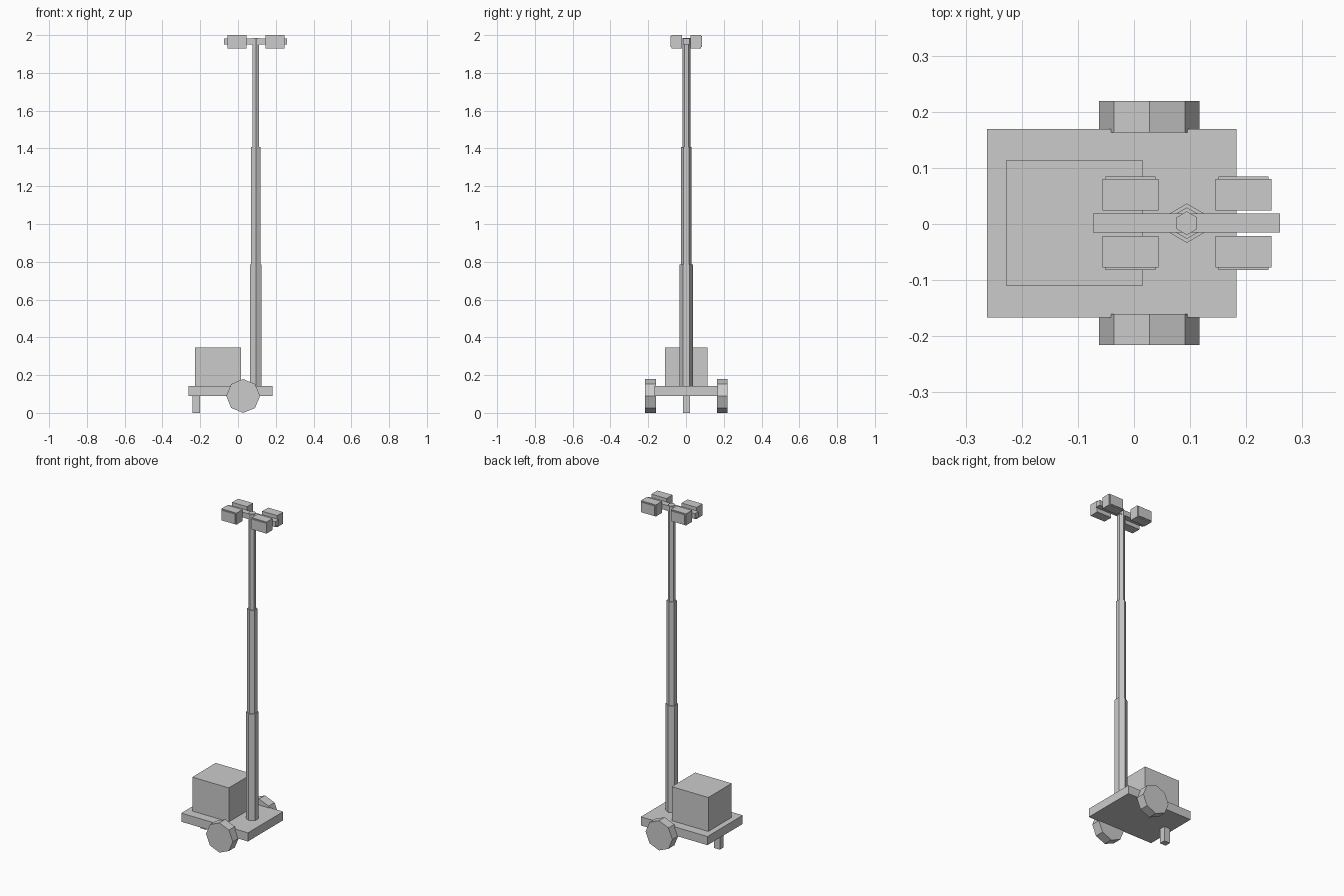
import bpy
import math

if "Cube" in bpy.data.objects:
    bpy.data.objects.remove(bpy.data.objects["Cube"])

CY = 0.0015  # centre line of the trailer in y
grey = bpy.data.materials.new("plain grey")
grey.diffuse_color = (0.6, 0.6, 0.6, 1)
grey.use_nodes = True
grey.node_tree.nodes["Principled BSDF"].inputs["Base Color"].default_value = grey.diffuse_color


def finish(name):
    ob = bpy.context.object
    ob.name = name
    ob.data.materials.append(grey)
    return ob


def box(name, x, y, z):
    """Box given by its (min, max) range on each axis."""
    bpy.ops.mesh.primitive_cube_add(size=1, location=[sum(r) / 2 for r in (x, y, z)])
    bpy.context.object.scale = [r[1] - r[0] for r in (x, y, z)]
    bpy.ops.object.transform_apply(location=False, rotation=False)
    return finish(name)


def prism(name, sides, radius, depth, location, rotation=(0, 0, 0)):
    bpy.ops.mesh.primitive_cylinder_add(vertices=sides, radius=radius, depth=depth,
                                        location=location, rotation=rotation)
    return finish(name)


def span(side, a, b):
    """y range between distances a and b on one side of the centre line."""
    return sorted((CY + side * a, CY + side * b))


# Trailer bed, generator housing and support leg
box("trailer_bed", (-0.262, 0.183), span(1, -0.168, 0.168), (0.09, 0.142))
box("generator_box", (-0.228, 0.016), span(1, -0.1115, 0.1115), (0.142, 0.347))
box("support_leg", (-0.24, -0.2), span(1, -0.0185, 0.0185), (0, 0.09))

# Octagonal wheels
for side, label in ((-1, "front"), (1, "back")):
    prism("wheel_" + label, 8, 0.0895, 0.056, (0.0272, CY + side * 0.1895, 0.0895),
          (math.pi / 2, 0, 0))

# Telescoping six-sided mast
for i, (radius, z0, z1) in enumerate(((0.035, 0.142, 0.785),
                                      (0.028, 0.785, 1.408),
                                      (0.021, 1.408, 1.986))):
    prism(f"mast_section_{i + 1}", 6, radius, z1 - z0, (0.0942, CY, (z0 + z1) / 2))

# Crossbar with four lamps, each with a thin front lens
box("lamp_crossbar", (-0.073, 0.26), span(1, -0.017, 0.017), (1.95, 1.982))
for x in (-0.006, 0.195):
    for side in (-1, 1):
        box("lamp_housing", (x - 0.05, x + 0.05), span(side, 0.0225, 0.079), (1.93, 2.0))
        box("lamp_lens", (x - 0.0445, x + 0.0445), span(side, 0.079, 0.0835), (1.936, 1.994))
